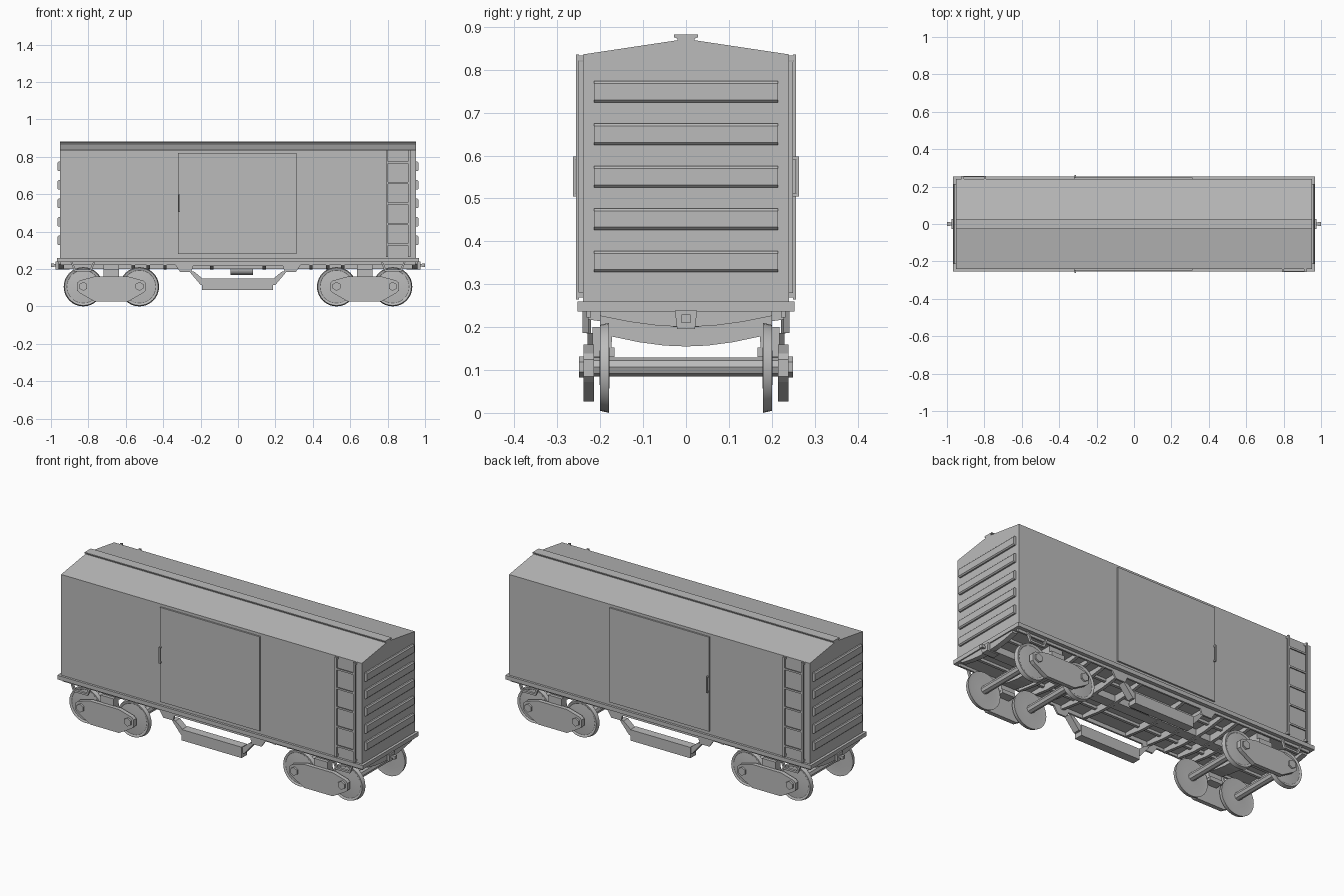
import bpy, bmesh, math
from mathutils import Vector

cube = bpy.data.objects.get("Cube")
if cube:
    bpy.data.objects.remove(cube)

grey = bpy.data.materials.new("plain grey")
grey.use_nodes = True
COLOR = (0.5, 0.5, 0.5, 1)
grey.diffuse_color = COLOR
grey.node_tree.nodes["Principled BSDF"].inputs["Base Color"].default_value = COLOR


def finish(name, bm):
    bmesh.ops.recalc_face_normals(bm, faces=bm.faces[:])
    mesh = bpy.data.meshes.new(name)
    bm.to_mesh(mesh)
    bm.free()
    mesh.materials.append(grey)
    obj = bpy.data.objects.new(name, mesh)
    bpy.context.collection.objects.link(obj)
    return obj


def prism(name, profile, axis, lo, hi):
    """Extrude a 2D profile (x,z for axis y; y,z for axis x) from lo to hi."""
    bm = bmesh.new()
    place = (lambda a, b, t: (t, a, b)) if axis == "x" else (lambda a, b, t: (a, t, b))
    ends = [[bm.verts.new(place(a, b, t)) for a, b in profile] for t in (lo, hi)]
    n = len(profile)
    for ring in ends:
        bm.faces.new(ring)
    for i in range(n):
        j = (i + 1) % n
        bm.faces.new((ends[0][i], ends[0][j], ends[1][j], ends[1][i]))
    return finish(name, bm)


def box(name, x0, x1, y0, y1, z0, z1):
    return prism(name, [(x0, z0), (x1, z0), (x1, z1), (x0, z1)], "y", y0, y1)


def rod(name, center, radius, length, axis, sides):
    bm = bmesh.new()
    bmesh.ops.create_cone(bm, cap_ends=True, segments=sides, radius1=radius,
                          radius2=radius, depth=length)
    turn = Vector((0, 0, 1)).rotation_difference(Vector(axis)).to_matrix()
    bmesh.ops.rotate(bm, verts=bm.verts, matrix=turn)
    bmesh.ops.translate(bm, verts=bm.verts, vec=center)
    return finish(name, bm)


def mirrored(half):
    """Complete a symmetric outline from its positive half."""
    return half + [(-a, b) for a, b in reversed(half) if a > 0]


def wheel(name, x, side):
    """Lathe a dished wheel about the y axis."""
    section = [(0, 0.202), (0.03, 0.202), (0.088, 0.197), (0.094, 0.201),
               (0.1, 0.201), (0.105, 0.179), (0.085, 0.181), (0.03, 0.178), (0, 0.178)]
    bm = bmesh.new()
    verts = [bm.verts.new((r, side * y, 0)) for r, y in section]
    edges = [bm.edges.new(pair) for pair in zip(verts, verts[1:])]
    bmesh.ops.spin(bm, geom=verts + edges, cent=(0, 0, 0), axis=(0, 1, 0),
                   angle=math.tau, steps=32, use_duplicate=False)
    bmesh.ops.remove_doubles(bm, verts=bm.verts, dist=0.0005)
    bmesh.ops.translate(bm, verts=bm.verts, vec=(x, 0, 0.105))
    obj = finish(name, bm)
    bpy.ops.object.select_all(action="DESELECT")
    obj.select_set(True)
    bpy.context.view_layer.objects.active = obj
    bpy.ops.object.shade_smooth_by_angle(angle=math.radians(35))


# Body shell with pitched roof, roof walkway and floor frame
END = 0.952
prism("body", mirrored([(0.24, 0.255), (0.24, 0.836), (0, 0.872)]), "x", -END, END)
prism("roof_walkway", mirrored([(0.02, 0.865), (0.02, 0.873), (0.028, 0.876),
                                (0.028, 0.882)]), "x", -END, END)
box("floor_frame", -0.967, 0.967, -0.253, 0.253, 0.237, 0.26)

# Sliding doors, handles, ladders, steps and hanging boxes on both sides
for s, word in ((-1, "front"), (1, "back")):
    box(word + "_door", -0.32, 0.312, s * 0.235, s * 0.249, 0.28, 0.82)
    box(word + "_handle_bar", -0.318, -0.31, s * 0.258, s * 0.263, 0.505, 0.598)
    for z in (0.505, 0.59):
        box(word + "_handle_mount", -0.318, -0.31, s * 0.245, s * 0.26, z, z + 0.008)
    # Ladder sits at opposite ends on opposite sides
    lx0, lx1 = -s * 0.797, -s * 0.915
    for x in (lx0, lx1):
        box(word + "_ladder_rail", x - 0.006, x + 0.006, s * 0.249, s * 0.257, 0.265, 0.836)
        for z in (0.275, 0.828):
            box(word + "_ladder_mount", x - 0.006, x + 0.006, s * 0.235, s * 0.25, z - 0.006, z + 0.006)
    for i in range(5):
        z = 0.33 + i * 0.11
        box(word + "_ladder_rung", min(lx0, lx1), max(lx0, lx1), s * 0.25, s * 0.256, z - 0.005, z + 0.005)
    # Side sill deepened at the middle
    prism(word + "_side_sill", mirrored([(0.95, 0.24), (0.95, 0.222), (0.4, 0.222), (0.335, 0.222),
                                         (0.31, 0.185), (0.25, 0.185), (0.24, 0.215)]),
          "y", s * 0.222, s * 0.232)
    # Underfloor box carried by slanted struts
    box(word + "_underfloor_box", -0.192, 0.188, s * 0.185, s * 0.235, 0.088, 0.15)
    for e in (-1, 1):
        prism(word + "_box_strut", [(e * 0.26, 0.186), (e * 0.235, 0.186), (e * 0.185, 0.145),
                                    (e * 0.185, 0.115), (e * 0.2, 0.115)], "y", s * 0.19, s * 0.23)
        prism(word + "_step", [(e * 0.895, 0.237), (e * 0.875, 0.186), (e * 0.785, 0.186),
                               (e * 0.765, 0.237), (e * 0.775, 0.237), (e * 0.792, 0.197),
                               (e * 0.868, 0.197), (e * 0.885, 0.237)],
              "y", s * 0.227, s * 0.241)

# Ends: raised ribs, curved end sill and coupler
sill = mirrored([(0.2, 0.237), (0.2, 0.226), (0.13, 0.212), (0.07, 0.204), (0, 0.2)])
for e, word in ((1, "left"), (-1, "right")):
    for i in range(5):
        z = 0.353 + i * 0.099
        prism(word + "_end_rib", [(e * 0.945, z - 0.025), (e * 0.96, z - 0.025), (e * 0.966, z - 0.019),
                                  (e * 0.966, z + 0.019), (e * 0.96, z + 0.025), (e * 0.945, z + 0.025)],
              "y", -0.215, 0.215)
    prism(word + "_end_sill", sill, "x", e * 0.93, e * 0.96)
    prism(word + "_coupler_housing", [(-0.021, 0.196), (0.021, 0.196), (0.026, 0.239), (-0.026, 0.239)],
          "x", e * 0.9, e * 0.975)
    box(word + "_coupler_shank", e * 0.9, e * 0.99, -0.007, 0.007, 0.213, 0.226)
    box(word + "_coupler_head", e * 0.985, e * 1.0, -0.01, 0.01, 0.21, 0.229)

# Underframe: centre sill, cross bearers, stringers and brake cylinder
box("centre_sill", -0.94, 0.94, -0.03, 0.03, 0.2, 0.24)
for s in (-1, 1):
    box("stringer", -0.94, 0.94, s * 0.12 - 0.008, s * 0.12 + 0.008, 0.222, 0.24)
bearer = mirrored([(0.23, 0.24), (0.23, 0.218), (0.1, 0.2), (0, 0.196)])
for e in (-1, 1):
    for x in (0.14, 0.28, 0.39, 0.48, 0.56):
        prism("cross_bearer", bearer, "x", e * x - 0.009, e * x + 0.009)
rod("brake_cylinder", (0.02, 0.085, 0.2), 0.032, 0.12, (1, 0, 0), 16)

# Trucks: wheels, axles, side frames and bolster
for e, word in ((1, "left"), (-1, "right")):
    cx = e * 0.677
    for x in (cx - 0.15, cx + 0.15):
        rod(word + "_axle", (x, 0, 0.107), 0.022, 0.43, (0, 1, 0), 8)
        for s in (-1, 1):
            wheel(word + "_wheel", x, s)
            rod(word + "_axle_box", (x, s * 0.232, 0.107), 0.024, 0.034, (0, 1, 0), 6)
    outline = [(cx + a, z) for a, z in mirrored(
        [(0.09, 0.026), (0.17, 0.072), (0.184, 0.085), (0.184, 0.125), (0.17, 0.138), (0.09, 0.16)])]
    for s in (-1, 1):
        prism(word + "_side_frame", outline, "y", s * 0.215, s * 0.239)
        box(word + "_spring_seat", cx - 0.04, cx + 0.04, s * 0.167, s * 0.22, 0.13, 0.152)
    prism(word + "_truck_bolster", mirrored([(0.218, 0.2), (0.218, 0.145), (0.175, 0.145), (0.172, 0.178),
                                             (0.11, 0.165), (0.05, 0.157), (0, 0.155)]),
          "x", cx - 0.042, cx + 0.042)
    box(word + "_body_bolster", cx - 0.042, cx + 0.042, -0.2, 0.2, 0.195, 0.24)
